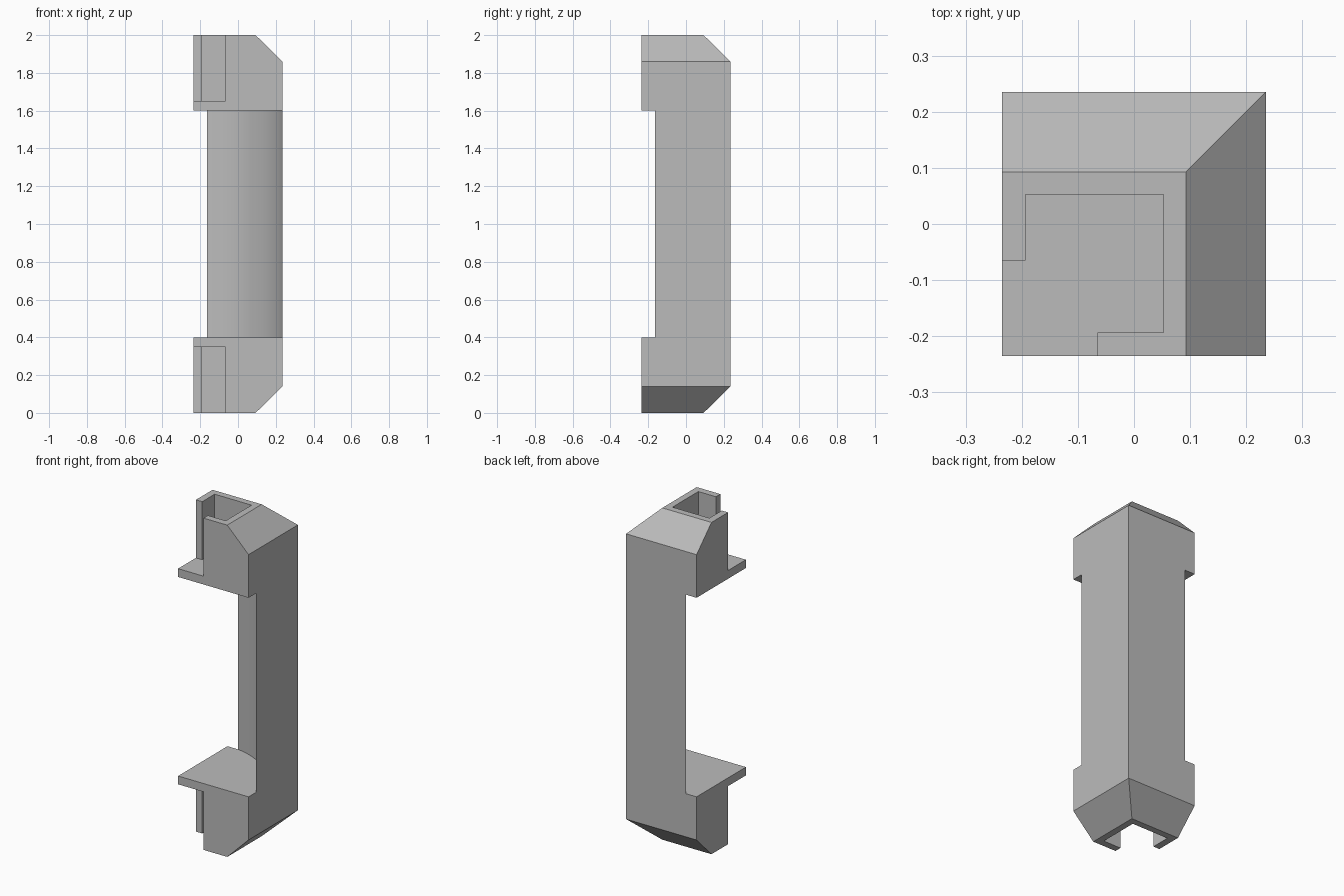
import bpy, bmesh, math

cube = bpy.data.objects.get("Cube")
if cube:
    bpy.data.objects.remove(cube, do_unlink=True)

HALF = 0.235            # half width of the square footprint
MID = 1.0               # height of the mirror plane
COLUMN_EDGE = -0.165    # where the column's thin edges end
CHAMFER = 0.093         # inner limit of the sloped end

grey = bpy.data.materials.new("plain grey")
grey.use_nodes = True
GREY = (0.5, 0.5, 0.5, 1)
grey.diffuse_color = GREY
grey.node_tree.nodes["Principled BSDF"].inputs["Base Color"].default_value = GREY


def loft(name, rings):
    """Closed solid through matching outlines, each given as (points, height)."""
    bm = bmesh.new()
    loops = [[bm.verts.new((x, y, z - MID)) for x, y in pts] for pts, z in rings]
    for low, high in zip(loops, loops[1:]):
        for i in range(len(low)):
            j = (i + 1) % len(low)
            bm.faces.new((low[i], low[j], high[j], high[i]))
    bm.faces.new(loops[0][::-1])
    bm.faces.new(loops[-1])
    bmesh.ops.recalc_face_normals(bm, faces=bm.faces)
    mesh = bpy.data.meshes.new(name)
    bm.to_mesh(mesh)
    bm.free()
    mesh.materials.append(grey)
    obj = bpy.data.objects.new(name, mesh)
    obj.location.z = MID
    bpy.context.collection.objects.link(obj)
    return obj


def square(far):
    return [(-HALF, -HALF), (far, -HALF), (far, far), (-HALF, far)]


# Column: outer corner with a concave arc hollowed out of its inner side
reach, offset = 2 * HALF, COLUMN_EDGE + HALF
radius = math.hypot(reach, offset)
start = math.atan2(offset, reach)
STEPS = 32
arc = []
for i in range(STEPS + 1):
    a = start + (math.pi / 2 - 2 * start) * i / STEPS
    arc.append((-HALF + radius * math.cos(a), -HALF + radius * math.sin(a)))
profile = [(HALF, HALF)] + arc[::-1]
column = loft("corner_column", [(profile, 0.4), (profile, 1.6)])
column.data.shade_smooth()
column.data.set_sharp_from_angle(angle=math.radians(30))

# End blocks: square plate and walls, sloped on the two outer sides
ends = loft("end_blocks", [(square(HALF), 1.6), (square(HALF), 1.86),
                           (square(CHAMFER), 2.0)])

# Pocket with a slot open through the inner corner
wall, far, lip, out = -0.193, 0.053, -0.065, -0.4
pocket = [(out, out), (lip, out), (lip, wall), (far, wall),
          (far, far), (wall, far), (wall, lip), (out, lip)]
cutter = loft("pocket_cutter", [(pocket, 1.65), (pocket, 2.2)])
cutter.hide_render = True
cutter.hide_set(True)
cutter.display_type = 'WIRE'

cut = ends.modifiers.new("pocket", 'BOOLEAN')
cut.operation = 'DIFFERENCE'
cut.solver = 'EXACT'
cut.object = cutter

# Lower end repeats the upper one
mirror = ends.modifiers.new("lower_end", 'MIRROR')
mirror.use_axis = (False, False, True)
mirror.use_clip = False
mirror.use_mirror_merge = False
